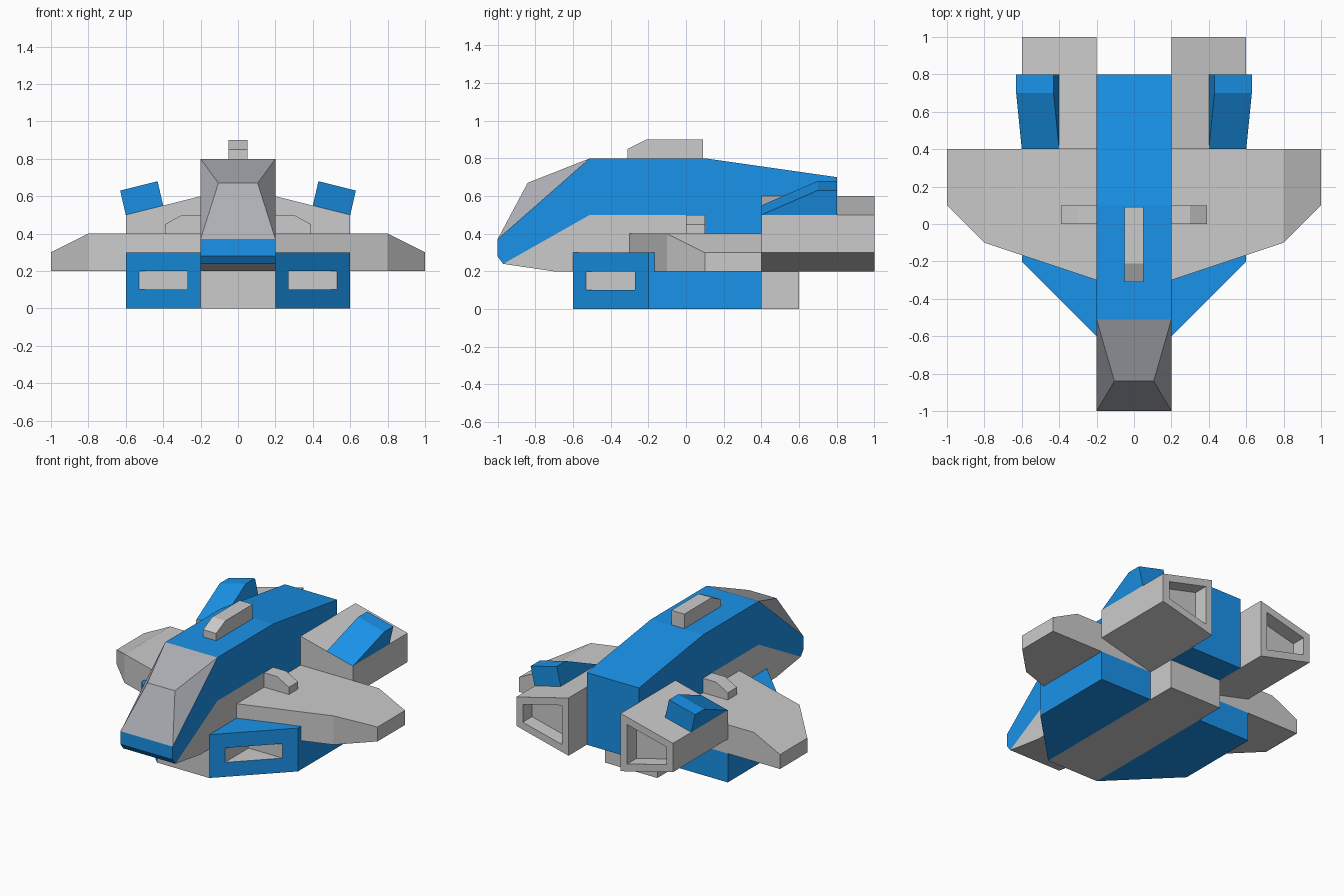
import bpy, bmesh
from mathutils import Vector

if "Cube" in bpy.data.objects:
    bpy.data.objects.remove(bpy.data.objects["Cube"])


def material(name, rgb):
    m = bpy.data.materials.new(name)
    m.diffuse_color = (*rgb, 1)
    m.use_nodes = True
    m.node_tree.nodes["Principled BSDF"].inputs["Base Color"].default_value = m.diffuse_color
    return m


BLUE = material("blue", (0.01, 0.29, 0.82))
GLASS = material("dark_glass", (0.42, 0.43, 0.47))
GREY = material("grey", (0.8, 0.8, 0.8))


def finish(name, bm, mat=None, mirror=False):
    bmesh.ops.recalc_face_normals(bm, faces=bm.faces)
    me = bpy.data.meshes.new(name)
    bm.to_mesh(me)
    bm.free()
    ob = bpy.data.objects.new(name, me)
    bpy.context.collection.objects.link(ob)
    if mat:
        me.materials.append(mat)
    if mirror:
        ob.modifiers.new("mirror", 'MIRROR').use_mirror_merge = False
    return ob


def prism_mesh(profile, axis, lo, hi):
    """Extrude a 2D profile (the two other axes, in order) along an axis."""
    bm = bmesh.new()
    def point(p):
        c = list(p)
        c.insert(axis, lo)
        return c
    face = bm.faces.new([bm.verts.new(point(p)) for p in profile])
    new = bmesh.ops.extrude_face_region(bm, geom=[face], use_keep_orig=True)
    offset = Vector((0, 0, 0))
    offset[axis] = hi - lo
    bmesh.ops.translate(bm, vec=offset,
                        verts=[g for g in new["geom"] if isinstance(g, bmesh.types.BMVert)])
    bmesh.ops.recalc_face_normals(bm, faces=bm.faces)
    return bm


def prism(name, profile, axis, lo, hi, mat=None, mirror=False):
    return finish(name, prism_mesh(profile, axis, lo, hi), mat, mirror)


def hull(name, points, mat=None, mirror=False):
    bm = bmesh.new()
    for p in points:
        bm.verts.new(p)
    bmesh.ops.convex_hull(bm, input=bm.verts)
    bmesh.ops.dissolve_limit(bm, angle_limit=0.02, verts=bm.verts, edges=bm.edges)
    return finish(name, bm, mat, mirror)


# Fuselage: blue shell, grey lower cheek and keel
prism("fuselage", [(-1, .37), (-1, .28), (-.97, .24), (-.51, .5), (0, .5), (0, .2),
                   (.8, .2), (.8, .7), (.1, .8), (-.51, .8)], 0, -.2, .2, BLUE)
prism("lower_hull", [(-.97, .24), (-.7, .2), (0, .2), (0, .5), (-.51, .5)], 0, -.2, .2)
prism("keel", [(-.6, 0), (.6, 0), (.6, .2), (-.6, .2)], 0, -.2, .2)

# Canopy tapering towards its front ridge
hull("canopy", [(s * x, y, z) for s in (-1, 1)
                for x, y, z in ((.2, -.51, .8), (.105, -.84, .67), (.2, -1, .37))], GLASS)

# Roof fin
prism("roof_fin", [(-.31, .8), (.09, .8), (.09, .9), (-.21, .9), (-.31, .85)], 0, -.05, .05)

# Wings with sloping tips
plan = [(.2, -.3), (.8, -.1), (.8, .4), (.2, .4)]
tip = [(1, .1), (1, .4)]
hull("wing", [(x, y, .2) for x, y in plan + tip] + [(x, y, .4) for x, y in plan]
     + [(x, y, .3) for x, y in tip], mirror=True)
prism("wing_block", [(.2, .4), (.39, .4), (.39, .45), (.3, .5), (.2, .5)], 1, 0, .1, mirror=True)

# Lower pods with grey-lined intakes cut in the slanted front
cutter = prism("intake_cutter", [(.27, -.65), (.65, -.65), (.65, -.27), (.27, -.27)],
               2, .1, .2, GREY)
cutter.hide_render = True
cutter.hide_viewport = True
pod = prism("intake_pod", [(.2, -.6), (.6, -.2), (.6, .4), (.2, .4)], 2, 0, .3, BLUE)
cut = pod.modifiers.new("intake", 'BOOLEAN')
cut.operation, cut.solver, cut.object = 'DIFFERENCE', 'EXACT', cutter
cut.material_mode = 'TRANSFER'
pod.modifiers.new("mirror", 'MIRROR').use_mirror_merge = False

# Engines with recessed nozzles
bm = prism_mesh([(.2, .2), (.6, .3), (.6, .5), (.2, .6)], 1, .4, 1)
rear = max(bm.faces, key=lambda f: f.calc_center_median().y)
bmesh.ops.inset_individual(bm, faces=[rear], thickness=.05, use_even_offset=True)
rear = bmesh.ops.extrude_discrete_faces(bm, faces=[rear])["faces"][0]
bmesh.ops.translate(bm, vec=(0, -.1, 0), verts=rear.verts)
finish("engine", bm, mirror=True)

# Blue wedge fins standing on the engine tops
hull("engine_fin", [(x, y, z) for x, z in ((.4, .55), (.6, .5)) for y in (.4, .8)]
     + [(x, y, z) for x, z in ((.43, .68), (.63, .63)) for y in (.7, .8)], BLUE, True)
